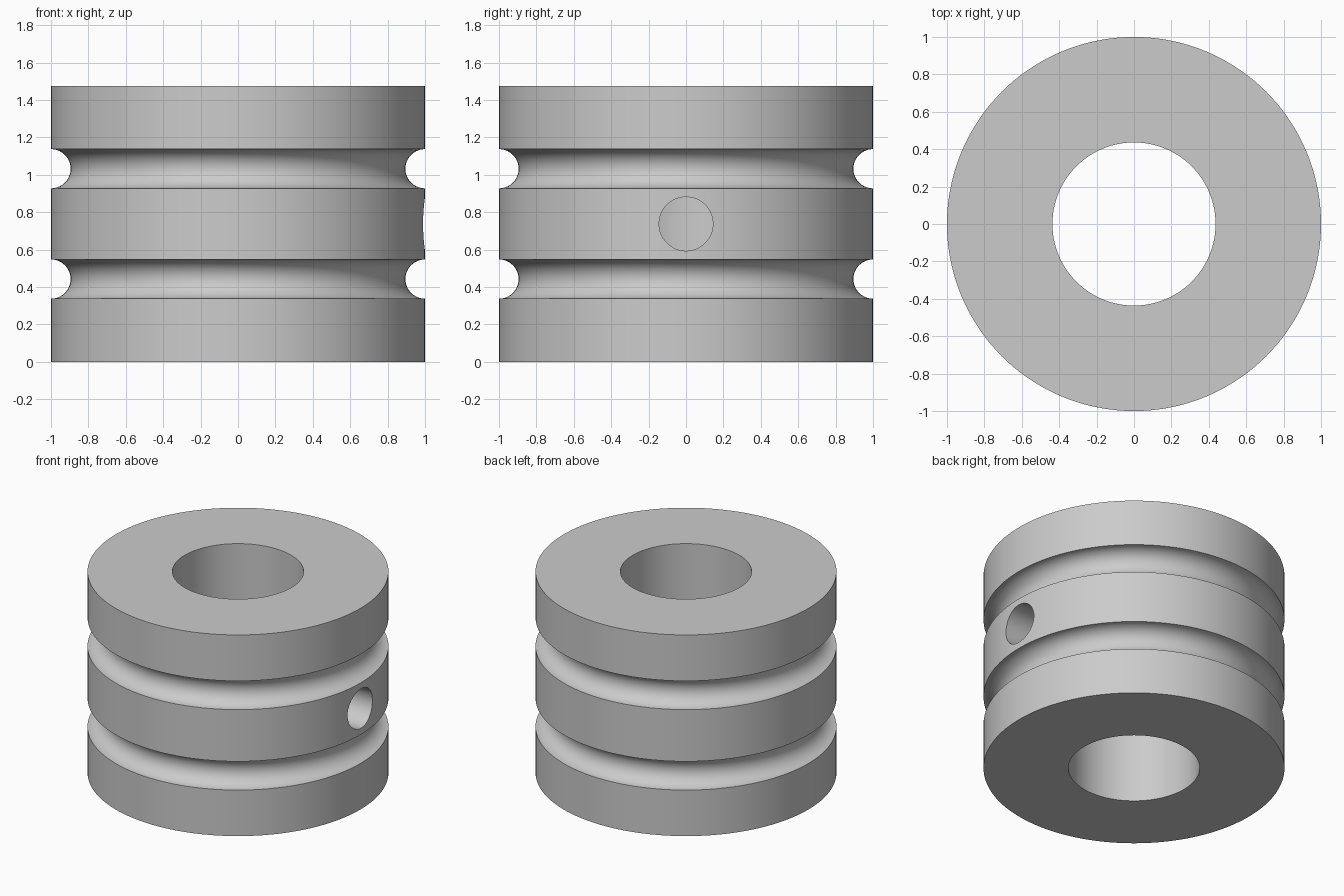
import bpy, bmesh, math
from mathutils import Vector

HEIGHT, RADIUS, BORE = 1.475, 1.0, 0.436
GROOVE, OFFSET, SCREW_HOLE = 0.105, 0.295, 0.144
SEGMENTS = 144
MID = HEIGHT / 2

cube = bpy.data.objects.get("Cube")
if cube:
    bpy.data.objects.remove(cube, do_unlink=True)

# Plain grey metal
grey = bpy.data.materials.new("grey_metal")
grey.use_nodes = True
grey.diffuse_color = (0.6, 0.6, 0.6, 1)
grey.node_tree.nodes["Principled BSDF"].inputs["Base Color"].default_value = grey.diffuse_color


def groove_arc(z, steps=20):
    """Half-round groove cut into the rim, from bottom to top."""
    angles = [math.pi * i / steps for i in range(steps + 1)]
    return [(RADIUS - GROOVE * math.sin(a), z - GROOVE * math.cos(a)) for a in angles]


# Collar body: closed cross-section spun around the axis
profile = [(BORE, 0), (RADIUS, 0)]
for side in (-1, 1):
    profile += groove_arc(MID + side * OFFSET)
profile += [(RADIUS, HEIGHT), (BORE, HEIGHT)]

bm = bmesh.new()
verts = [bm.verts.new((r, 0, z)) for r, z in profile]
edges = [bm.edges.new((a, b)) for a, b in zip(verts, verts[1:] + verts[:1])]
bmesh.ops.spin(bm, geom=verts + edges, axis=Vector((0, 0, 1)), cent=Vector(),
               angle=math.tau, steps=SEGMENTS)
bmesh.ops.remove_doubles(bm, verts=bm.verts, dist=1e-4)
bmesh.ops.recalc_face_normals(bm, faces=bm.faces)
mesh = bpy.data.meshes.new("grooved_collar")
bm.to_mesh(mesh)
bm.free()
mesh.materials.append(grey)
collar = bpy.data.objects.new("grooved_collar", mesh)
bpy.context.collection.objects.link(collar)

# Radial screw hole on the left side, reaching the bore
bpy.ops.mesh.primitive_cylinder_add(vertices=64, radius=SCREW_HOLE, depth=1.1,
                                    location=(0.75, 0, MID),
                                    rotation=(0, math.pi / 2, 0))
cutter = bpy.context.object
cutter.name = "screw_hole_cutter"
cutter.hide_render = True
cutter.data.materials.append(grey)

cut = collar.modifiers.new("screw_hole", "BOOLEAN")
cut.operation = "DIFFERENCE"
cut.solver = "EXACT"
cut.object = cutter

bpy.ops.object.select_all(action="DESELECT")
collar.select_set(True)
bpy.context.view_layer.objects.active = collar
bpy.ops.object.modifier_apply(modifier=cut.name)
bpy.data.objects.remove(cutter, do_unlink=True)

# Smooth rounds, crisp rims
bpy.ops.object.shade_smooth_by_angle(angle=math.radians(30))
